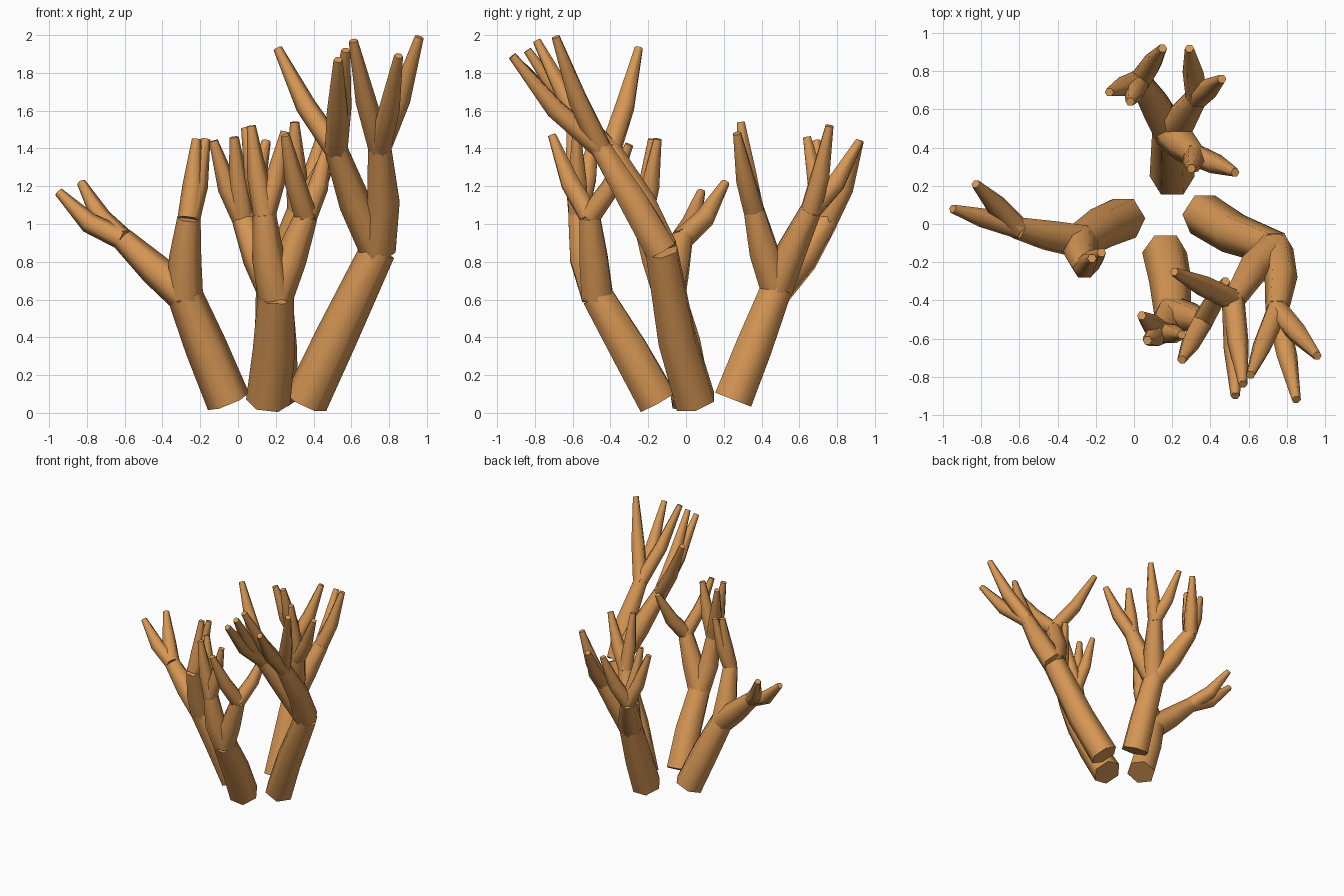
import bpy, bmesh, math
from mathutils import Vector

cube = bpy.data.objects.get("Cube")
if cube:
    bpy.data.objects.remove(cube, do_unlink=True)

SIDES = 6
coral = bpy.data.materials.new("coral orange brown")
coral.use_nodes = True
colour = (0.68, 0.31, 0.09, 1)
coral.diffuse_color = colour
coral.node_tree.nodes["Principled BSDF"].inputs["Base Color"].default_value = colour


def tube(name, path, radii):
    """Six-sided tapering limb with flat ends, swept along a short path."""
    path = [Vector(p) for p in path]
    bm = bmesh.new()
    rings = []
    for i, (p, r) in enumerate(zip(path, radii)):
        along = (path[min(i + 1, len(path) - 1)] - path[max(i - 1, 0)]).normalized()
        u = Vector((0, 1, 0)).cross(along).normalized()
        v = along.cross(u)
        angles = [math.tau * k / SIDES for k in range(SIDES)]
        rings.append([bm.verts.new(p + r * (math.cos(a) * u + math.sin(a) * v)) for a in angles])
    for low, high in zip(rings, rings[1:]):
        for k in range(SIDES):
            n = (k + 1) % SIDES
            bm.faces.new((low[k], low[n], high[n], high[k]))
    bm.faces.new(rings[0][::-1])
    bm.faces.new(rings[-1])
    mesh = bpy.data.meshes.new(name)
    bm.to_mesh(mesh)
    bm.free()
    mesh.materials.append(coral)
    obj = bpy.data.objects.new(name, mesh)
    bpy.context.collection.objects.link(obj)
    bpy.ops.object.select_all(action='DESELECT')
    obj.select_set(True)
    bpy.context.view_layer.objects.active = obj
    bpy.ops.object.shade_smooth_by_angle(angle=math.radians(70))


def twig(name, start, tip):
    """Slender finger that leans outward first and then curves upward."""
    start, tip = Vector(start), Vector(tip)
    middle = start.lerp(tip, 0.52) - Vector((0, 0, 0.045))
    tube(name, (start, middle, tip), (0.06, 0.055, 0.024))


def stem(name, base, middle, fork, branches):
    """Thick stem; each branch is (middle, end, twig tips)."""
    tube(name + "_stem", (base, middle, fork), (0.118, 0.112, 0.095))
    for i, (bend, end, tips) in enumerate(branches, 1):
        tube(f"{name}_branch_{i}", (fork, bend, end), (0.095, 0.086, 0.062))
        for j, tip in enumerate(tips, 1):
            twig(f"{name}_twig_{i}_{j}", end, tip)


# Right-hand stem
stem("right", (-.05, .03, .06), (-.17, -.02, .35), (-.28, -.09, .62), [
    ((-.28, -.16, .82), (-.26, -.23, 1.03),
     [(-.22, -.18, 1.45), (-.17, -.15, 1.45)]),
    ((-.44, -.06, .76), (-.61, -.02, .92),
     [(-.95, .08, 1.17), (-.83, .21, 1.22)]),
])

# Front stem
stem("front", (.16, -.15, .06), (.19, -.3, .33), (.2, -.47, .62), [
    ((.16, -.54, .82), (.14, -.57, 1.05),
     [(.04, -.48, 1.51), (.07, -.61, 1.52), (.25, -.58, 1.49)]),
    ((.28, -.49, .82), (.36, -.51, 1.04),
     [(.25, -.71, 1.47), (.48, -.3, 1.42)]),
])

# Back stem
stem("back", (.2, .25, .07), (.2, .36, .35), (.19, .48, .66), [
    ((.26, .41, .86), (.32, .36, 1.07),
     [(.53, .27, 1.48), (.3, .29, 1.54)]),
    ((.11, .62, .82), (.03, .75, 1.02),
     [(-.13, .69, 1.44), (-.02, .64, 1.46), (.15, .92, 1.44)]),
    ((.26, .56, .86), (.33, .66, 1.07),
     [(.29, .92, 1.44), (.46, .76, 1.52)]),
])

# Tall left-hand stem
stem("left", (.36, .05, .06), (.52, -.05, .4), (.74, -.13, .86), [
    ((.77, -.28, 1.12), (.75, -.45, 1.4),
     [(.96, -.69, 1.99), (.85, -.92, 1.89), (.61, -.79, 1.97)]),
    ((.62, -.24, 1.11), (.52, -.4, 1.39),
     [(.57, -.84, 1.92), (.53, -.9, 1.87), (.21, -.25, 1.93)]),
])
